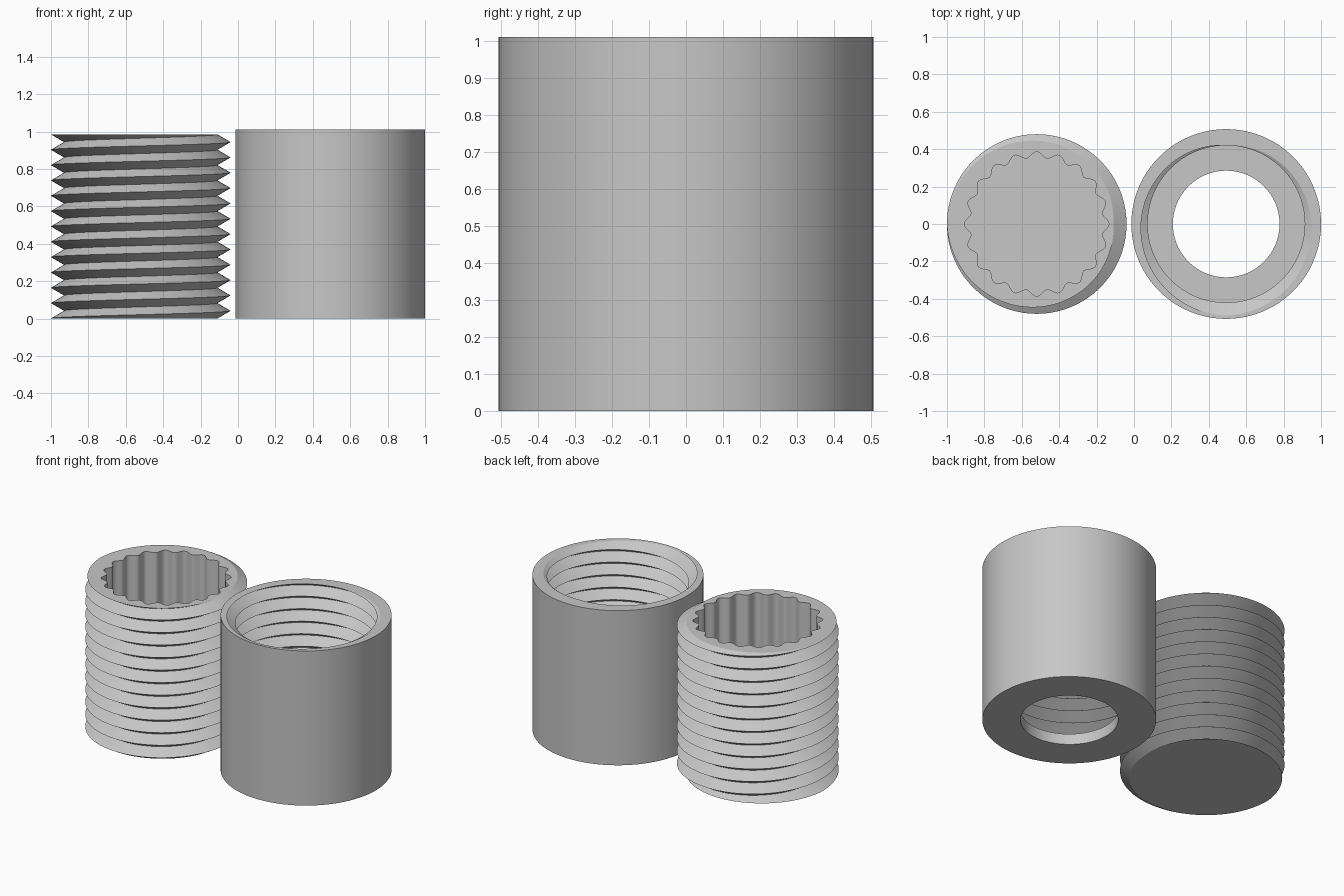
import bpy, bmesh, math

if "Cube" in bpy.data.objects:
    bpy.data.objects.remove(bpy.data.objects["Cube"], do_unlink=True)

TAU = math.tau
PITCH = 0.082
LOBES = 20
COLUMNS = LOBES * 12

grey = bpy.data.materials.new("plain grey")
grey.use_nodes = True
grey.diffuse_color = (0.57, 0.57, 0.57, 1)
grey.node_tree.nodes["Principled BSDF"].inputs["Base Color"].default_value = grey.diffuse_color


def thread(angle, low, high, crest, root, crest_angle):
    """V-thread section at one angle, trimmed flat at low and high; a crest meets high at crest_angle."""
    turns = (high - low) / PITCH
    phase = (turns - crest_angle / TAU) % 1 + angle / TAU
    points = []
    for k in range(-4, 2 * math.ceil(turns) + 3):
        z = min(max(low + PITCH * (phase + k / 2), low), high)
        u = (z - low) / PITCH - phase
        points.append((crest + (root - crest) * 2 * abs(u - round(u)), z))
    return points


def sweep(name, centre_x, section):
    """Turn a section that varies with the angle into a closed solid."""
    bm = bmesh.new()
    columns = []
    for i in range(COLUMNS + 1):
        a = TAU * i / COLUMNS
        columns.append([bm.verts.new((r * math.cos(a), r * math.sin(a), z)) for r, z in section(a)])
    for left, right in zip(columns, columns[1:]):
        for j in range(len(left) - 1):
            bm.faces.new((left[j], right[j], right[j + 1], left[j + 1]))
    bmesh.ops.remove_doubles(bm, verts=bm.verts, dist=0.0001)
    bmesh.ops.recalc_face_normals(bm, faces=bm.faces)
    mesh = bpy.data.meshes.new(name)
    bm.to_mesh(mesh)
    bm.free()
    mesh.materials.append(grey)
    obj = bpy.data.objects.new(name, mesh)
    obj.location.x = centre_x
    bpy.context.collection.objects.link(obj)
    bpy.ops.object.select_all(action='DESELECT')
    obj.select_set(True)
    bpy.context.view_layer.objects.active = obj
    bpy.ops.object.shade_smooth_by_angle(angle=math.radians(30))


# Threaded plug with a lobed blind socket
def plug_section(a):
    top, floor = 0.985, 0.1
    socket = 0.37 + 0.016 * math.cos(LOBES * a)
    return ([(0, 0)] + thread(a, 0, top, 0.48, 0.41, math.pi)
            + [(socket, top), (socket, floor), (0, floor)])


# Round sleeve with an inner thread and a lip around the bottom hole
def sleeve_section(a):
    top, lip, outer, hole = 1.012, 0.07, 0.507, 0.285
    return ([(hole, lip)] + thread(a, lip, top, 0.42, 0.49, math.pi / 2)
            + [(outer, top), (outer, 0), (hole, 0), (hole, lip)])


sweep("threaded_plug", -0.52, plug_section)
sweep("threaded_sleeve", 0.493, sleeve_section)
